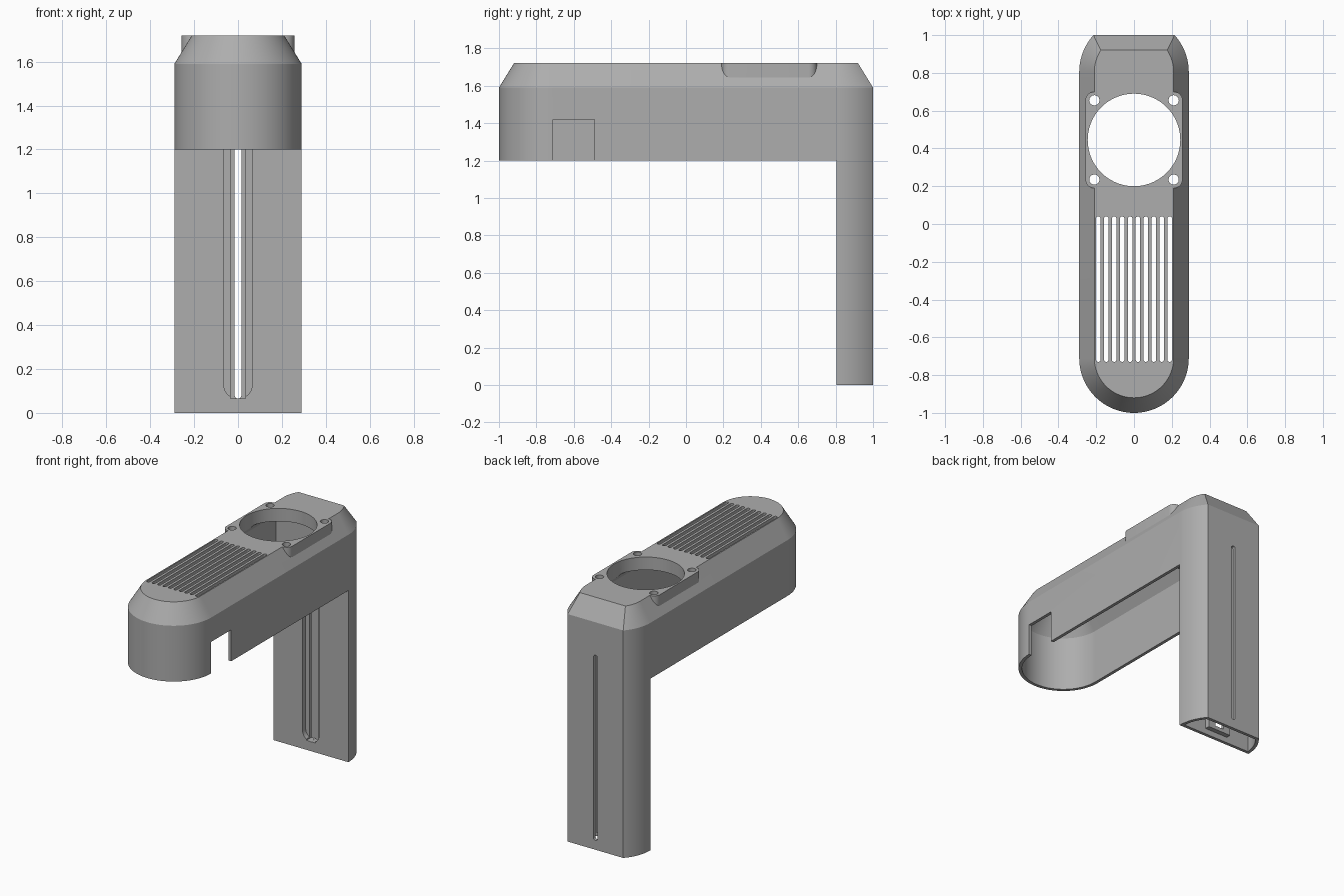
import bpy, bmesh
from math import sin, cos, asin, pi
from mathutils import Matrix

if "Cube" in bpy.data.objects:
    bpy.data.objects.remove(bpy.data.objects["Cube"], do_unlink=True)

R, FRONT_Y, BACK_Y = 0.29, -0.71, 0.805   # end radius and arc centres
TAPER, WALL = 0.08, 0.022

grey = bpy.data.materials.new("mid grey")
grey.use_nodes = True
grey.diffuse_color = (0.42, 0.42, 0.42, 1)
grey.node_tree.nodes["Principled BSDF"].inputs["Base Color"].default_value = grey.diffuse_color


def arc(cx, cy, r, a, b, n=24):
    return [(cx + r * cos(a + (b - a) * i / n), cy + r * sin(a + (b - a) * i / n)) for i in range(n + 1)]


def stadium(inset, back):
    """Round front, straight sides, back arc clipped flat."""
    r = R - inset
    pts = arc(0, FRONT_Y, r, pi, 2 * pi, 48)
    if back <= BACK_Y:
        return pts + [(r, back), (-r, back)]
    a = asin((back - BACK_Y) / r)
    return pts + arc(0, BACK_Y, r, 0, a, 12) + arc(0, BACK_Y, r, pi - a, pi, 12)


def segment(inset, front, back):
    """Back arc clipped flat at both front and back."""
    r = R - inset
    a, b = asin((front - BACK_Y) / r), asin((back - BACK_Y) / r)
    return arc(0, BACK_Y, r, a, b, 12) + arc(0, BACK_Y, r, pi - b, pi - a, 12)


def rounded(x0, x1, y0, y1, r):
    pts = []
    for i, (x, y) in enumerate([(x1 - r, y1 - r), (x0 + r, y1 - r), (x0 + r, y0 + r), (x1 - r, y0 + r)]):
        pts += arc(x, y, r, i * pi / 2, (i + 1) * pi / 2, 8)
    return pts


def loft(name, rings, upright=False):
    """Solid through (outline, height) rings; upright turns the outline into x-z."""
    bm = bmesh.new()
    loops = [[bm.verts.new((x, y, z)) for x, y in pts] for pts, z in rings]
    n = len(loops[0])
    for lo, hi in zip(loops, loops[1:]):
        for i in range(n):
            j = (i + 1) % n
            bm.faces.new((lo[i], lo[j], hi[j], hi[i]))
    bm.faces.new(loops[0][::-1])
    bm.faces.new(loops[-1])
    bmesh.ops.remove_doubles(bm, verts=bm.verts, dist=1e-5)
    if upright:
        bm.transform(Matrix(((1, 0, 0, 0), (0, 0, 1, 0), (0, 1, 0, 0), (0, 0, 0, 1))))
    bmesh.ops.recalc_face_normals(bm, faces=bm.faces)
    me = bpy.data.meshes.new(name)
    bm.to_mesh(me)
    bm.free()
    me.materials.append(grey)
    ob = bpy.data.objects.new(name, me)
    bpy.context.collection.objects.link(ob)
    return ob


def prism(pts, lo, hi, upright=False):
    return loft("helper", [(pts, lo), (pts, hi)], upright)


def box(x0, x1, y0, y1):
    return [(x0, y0), (x1, y0), (x1, y1), (x0, y1)]


def combine(target, tool, operation):
    tool.hide_render = True
    mod = target.modifiers.new("combine", 'BOOLEAN')
    mod.operation, mod.solver, mod.object = operation, 'EXACT', tool
    bpy.context.view_layer.update()
    result = bpy.data.meshes.new_from_object(target.evaluated_get(bpy.context.evaluated_depsgraph_get()))
    target.modifiers.clear()
    target.data = result
    bpy.data.objects.remove(tool, do_unlink=True)


def cut(tool):
    combine(housing, tool, 'DIFFERENCE')


def add(tool):
    combine(housing, tool, 'UNION')


# Outer form, with the space under the arm removed
housing = loft("housing", [(stadium(0, 1), 0), (stadium(0, 1), 1.59), (stadium(TAPER, 1 - TAPER), 1.72)])
cut(prism(box(-0.5, 0.5, -1.5, BACK_Y), -0.1, 1.2))

# Hollow arm and hollow post, separated by the post's front wall
low, high = WALL, TAPER + WALL
cut(loft("helper", [(stadium(low, BACK_Y), 1.1), (stadium(low, BACK_Y), 1.58), (stadium(high, BACK_Y), 1.70)]))
inner = BACK_Y + WALL
cut(loft("helper", [(segment(low, inner, 1 - low), -0.1), (segment(low, inner, 1 - low), 1.58),
                    (segment(high, inner, 1 - high), 1.70)]))

# Fan mount with large opening and screw holes
FAN_Y = 0.445
add(prism(rounded(-0.257, 0.257, FAN_Y - 0.255, FAN_Y + 0.255, 0.045), 1.63, 1.72))
cut(prism(arc(0, FAN_Y, 0.245, 0, 2 * pi, 72)[:-1], 1.55, 1.8))
for sx in (-1, 1):
    for sy in (-1, 1):
        cut(prism(arc(sx * 0.21, FAN_Y + sy * 0.21, 0.027, 0, 2 * pi)[:-1], 1.55, 1.8))

# Row of vent slots
for i in range(10):
    x = (i - 4.5) * 0.042
    cut(prism(rounded(x - 0.012, x + 0.012, -0.73, 0.04, 0.0118), 1.65, 1.8))

# Stepped slide slot in the post front, narrow slot in its back
add(prism(box(-0.09, 0.09, 0.04, 1.42), BACK_Y + 0.01, 0.86, True))
cut(prism(rounded(-0.065, 0.065, 0.065, 1.4, 0.064), 0.7, 0.84, True))
cut(prism(box(-0.035, 0.035, 0.066, 1.37), 0.7, 0.9, True))
cut(prism(rounded(-0.015, 0.015, 0.065, 1.36, 0.0145), 0.92, 1.1, True))

# Cable notch in the left wall
cut(prism(box(0.2, 0.4, -0.71, -0.49), 1.1, 1.42))

bpy.ops.object.select_all(action='DESELECT')
housing.select_set(True)
bpy.context.view_layer.objects.active = housing
bpy.ops.object.shade_smooth_by_angle(angle=0.4)
